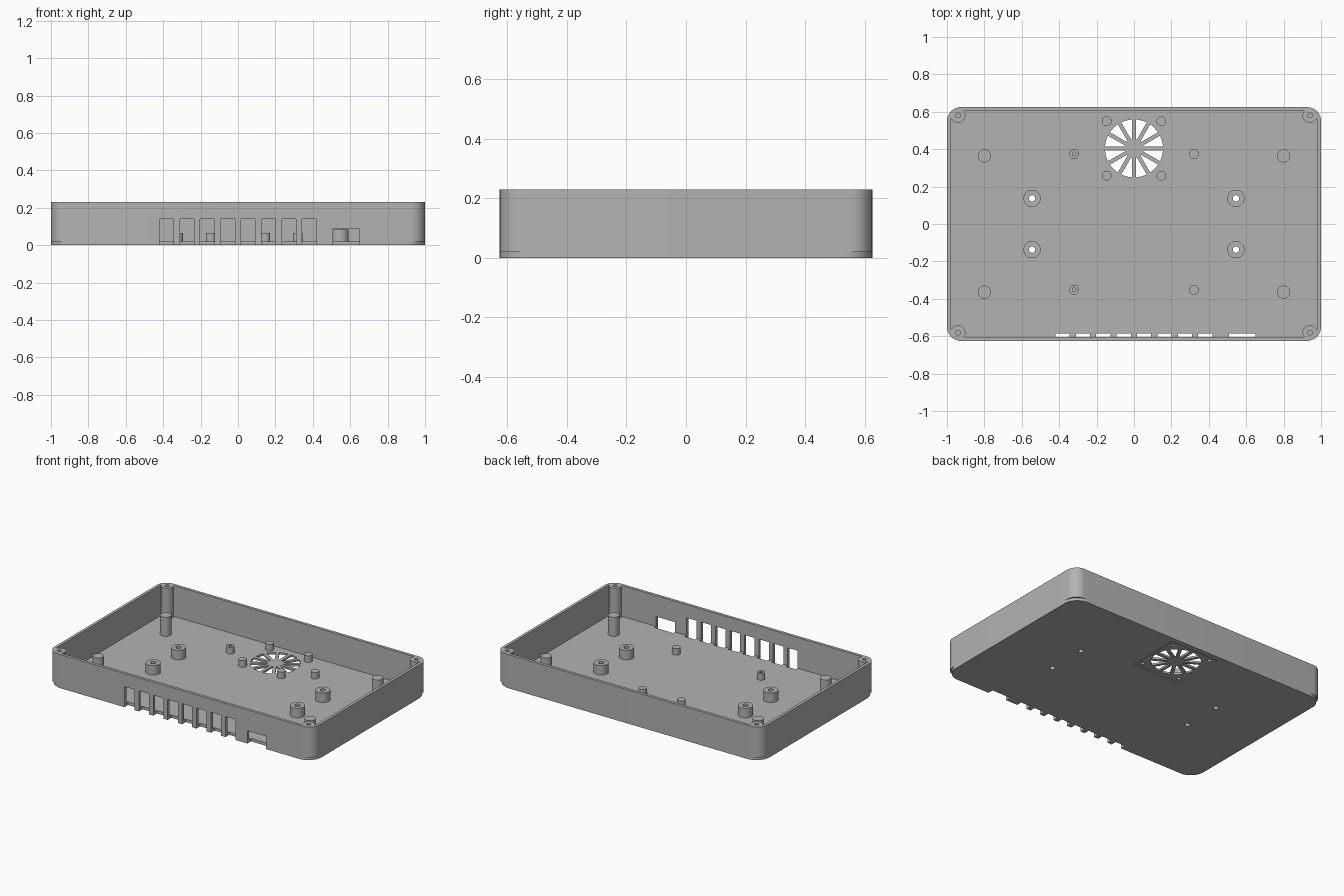
import bpy, bmesh
from math import pi, sin, cos, asin

cube = bpy.data.objects.get("Cube")
if cube:
    bpy.data.objects.remove(cube, do_unlink=True)

grey = bpy.data.materials.new("light_grey_plastic")
grey.use_nodes = True
color = (0.45, 0.45, 0.45, 1)
grey.diffuse_color = color
grey.node_tree.nodes["Principled BSDF"].inputs["Base Color"].default_value = color


def arc(cx, cy, r, a0, a1, n):
    return [(cx + r * cos(a0 + (a1 - a0) * i / n), cy + r * sin(a0 + (a1 - a0) * i / n))
            for i in range(n + 1)]


def circle(cx, cy, r, n=40):
    return arc(cx, cy, r, 0, 2 * pi, n)[:-1]


def box(x0, x1, y0, y1):
    return [(x0, y0), (x1, y0), (x1, y1), (x0, y1)]


def rounded(hx, hy, r):
    pts = []
    for k, (sx, sy) in enumerate([(1, 1), (-1, 1), (-1, -1), (1, -1)]):
        pts += arc(sx * (hx - r), sy * (hy - r), r, k * pi / 2, (k + 1) * pi / 2, 12)
    return pts


def prism(name, outlines, z0, z1):
    """Extrude closed outlines between two heights into one object."""
    bm = bmesh.new()
    for pts in outlines:
        low = [bm.verts.new((x, y, z0)) for x, y in pts]
        high = [bm.verts.new((x, y, z1)) for x, y in pts]
        bm.faces.new(low[::-1])
        bm.faces.new(high)
        for i in range(len(pts)):
            j = (i + 1) % len(pts)
            bm.faces.new((low[i], low[j], high[j], high[i]))
    me = bpy.data.meshes.new(name)
    bm.to_mesh(me)
    bm.free()
    me.materials.append(grey)
    ob = bpy.data.objects.new(name, me)
    bpy.context.collection.objects.link(ob)
    return ob


cutters = []


def cutter(name, outlines, z0, z1):
    ob = prism(name, outlines, z0, z1)
    ob.hide_render = True
    cutters.append(ob)
    return ob


def combine(ob, other, op="DIFFERENCE"):
    mod = ob.modifiers.new(op.lower(), "BOOLEAN")
    mod.operation, mod.solver, mod.object = op, "EXACT", other
    bpy.context.view_layer.objects.active = ob
    bpy.ops.object.modifier_apply(modifier=mod.name)


def mirrored(x, y):
    return [(sx * x, sy * y) for sx in (-1, 1) for sy in (-1, 1)]


W, D, H, FLOOR, WALL = 1.0, 0.625, 0.23, 0.02, 0.02
FAN_Y = 0.404

# Main shell: floor plate with slightly rounder corners, and the wall
floor = prism("floor_plate", [rounded(W, D, 0.1)], 0, FLOOR)
wall = prism("side_walls", [rounded(W, D, 0.075)], FLOOR, H)
combine(wall, cutter("cavity", [rounded(W - WALL, D - WALL, 0.055)], 0, H + 0.1))

# Corner screw posts joined to the wall, with blind holes
corners = mirrored(0.941, 0.581)
posts = cutter("corner_posts", [circle(x, y, 0.04) for x, y in corners], FLOOR, H)
combine(wall, posts, "UNION")
combine(wall, cutter("corner_holes", [circle(x, y, 0.013, 20) for x, y in corners],
                     0.1, H + 0.1))

# Port openings along the front, open at the bottom edge
slots = [box(-0.42 + 0.109 * i, -0.344 + 0.109 * i, -0.7, -0.586) for i in range(8)]
ports = cutter("port_slots", slots, -0.1, 0.14)
socket = cutter("socket_slot", [box(0.508, 0.65, -0.7, -0.586)], -0.1, 0.087)
for part in (floor, wall):
    combine(part, ports)
    combine(part, socket)

# Fan recess underneath and the spoked grille
combine(floor, cutter("fan_recess", [box(-0.185, 0.185, FAN_Y - 0.185, FAN_Y + 0.185)],
                      -0.1, 0.007))
wedges = []
hub, rim, half = 0.05, 0.155, 0.0105
for k in range(12):
    a, b = k * pi / 6, (k + 1) * pi / 6
    do, di = asin(half / rim), asin(half / hub)
    wedges.append(arc(0, FAN_Y, rim, a + do, b - do, 6)
                  + arc(0, FAN_Y, hub, b - di, a + di, 3))
combine(floor, cutter("fan_grille", wedges, -0.1, 0.1))

# Standoffs
mounts = mirrored(0.545, 0.137)
board = mirrored(0.32, 0.363)
fan = [(x, FAN_Y + y) for x, y in mirrored(0.146, 0.146)]
large = prism("large_standoffs", [circle(x, y, 0.046) for x, y in mounts], FLOOR, 0.085)
small = prism("board_standoffs", [circle(x, y + 0.011, 0.026) for x, y in board],
              FLOOR, 0.065)
fan_posts = prism("fan_posts", [circle(x, y, 0.026) for x, y in fan], FLOOR, 0.065)
tall = prism("tall_supports", [circle(x, y, 0.035) for x, y in mirrored(0.8, 0.364)],
             FLOOR, 0.15)

# Screw holes: through the large standoffs, blind in the others
through = cutter("mount_holes", [circle(x, y, 0.017, 24) for x, y in mounts], -0.1, 0.2)
blind = cutter("fan_holes", [circle(x, y, 0.012, 20) for x, y in fan], -0.1, 0.05)
for part, hole in ((floor, through), (large, through), (floor, blind), (fan_posts, blind)):
    combine(part, hole)
combine(small, cutter("board_holes", [circle(x, y + 0.011, 0.01, 20)
                                      for x, y in board if x < 0], 0.03, 0.2))

for ob in cutters:
    bpy.data.objects.remove(ob, do_unlink=True)

# Smooth curved sides, keep edges sharp
bpy.ops.object.select_all(action="DESELECT")
for ob in (floor, wall, large, small, fan_posts, tall):
    ob.select_set(True)
bpy.context.view_layer.objects.active = floor
bpy.ops.object.shade_smooth_by_angle(angle=0.5)
